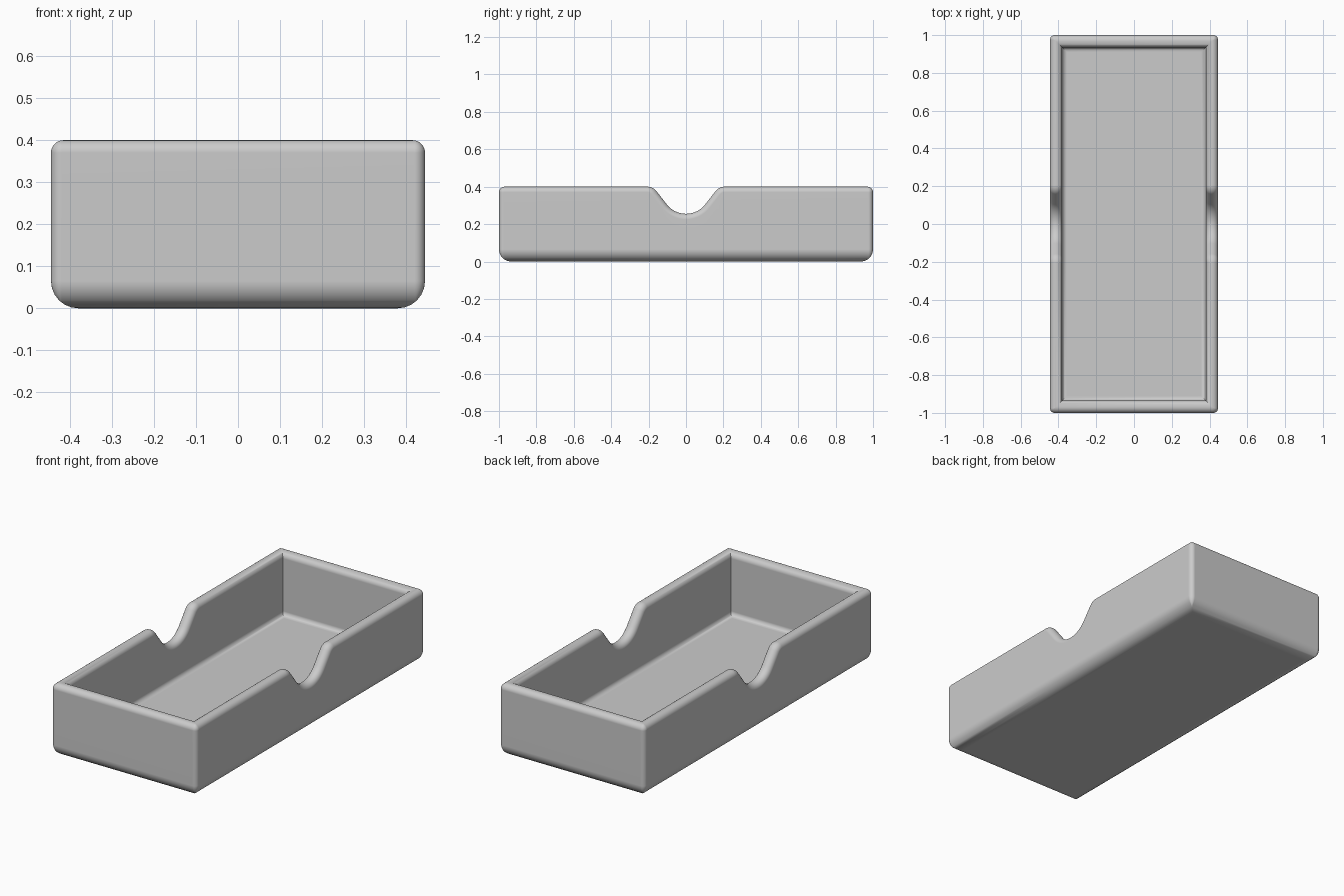
import bpy
import bmesh
from math import sin, cos, tan, pi, radians

cube = bpy.data.objects.get("Cube")
if cube:
    bpy.data.objects.remove(cube, do_unlink=True)

# Main sizes
HALF_X, HALF_Y, HEIGHT = 0.445, 1.0, 0.40
WALL, FLOOR = 0.065, 0.055
RIM_R, BASE_R, INNER_R, CORNER_R = 0.03, 0.065, 0.025, 0.025
STEPS = 6


def quarter(start, end):
    return [start + (end - start) * i / STEPS for i in range(STEPS + 1)]


# Wall section: (inset from the outer face, height or depth, follows the rim?)
section = [(BASE_R * (1 - sin(a)), BASE_R * (1 - cos(a)), False) for a in quarter(0, pi / 2)]
section += [(RIM_R * (1 - cos(a)), RIM_R * (1 - sin(a)), True) for a in quarter(0, pi / 2)]
section += [(WALL - RIM_R * (1 - cos(a)), RIM_R * (1 - sin(a)), True) for a in quarter(pi / 2, 0)]
section += [(WALL + INNER_R * (1 - cos(a)), FLOOR + INNER_R * (1 - sin(a)), False)
            for a in quarter(0, pi / 2)]


def notch_path():
    """Finger notch along a long side: (y, z, normal y, normal z)."""
    bottom, big, small, slope = 0.255, 0.13, 0.06, radians(52)
    rise = HEIGHT - bottom - (big + small) * (1 - cos(slope))
    shoulder_y = (big + small) * sin(slope) + rise / tan(slope)
    half = []
    for i in range(11):
        a = slope * i / 10
        half.append((big * sin(a), bottom + big * (1 - cos(a)), -sin(a), cos(a)))
    for i in range(9):
        a = slope * (1 - i / 8)
        half.append((shoulder_y - small * sin(a), HEIGHT - small * (1 - cos(a)), -sin(a), cos(a)))
    return [(-y, z, -ny, nz) for y, z, ny, nz in reversed(half[1:])] + half


def side_station(sx, y, z, ny, nz):
    return [(sx * (HALF_X - t), y - ny * h, z - nz * h) if rim else (sx * (HALF_X - t), y, h)
            for t, h, rim in section]


def corner_station(sx, sy, a):
    points = []
    for t, h, rim in section:
        r = max(CORNER_R - t, 0)
        inset = t + r
        points.append((sx * (HALF_X - inset) + r * cos(a), sy * (HALF_Y - inset) + r * sin(a),
                       HEIGHT - h if rim else h))
    return points


# Stations run counter-clockwise around the tray
path = notch_path()
stations = [side_station(1, *p) for p in path]
for i, (sx, sy) in enumerate([(1, 1), (-1, 1), (-1, -1), (1, -1)]):
    stations += [corner_station(sx, sy, a) for a in quarter(i * pi / 2, (i + 1) * pi / 2)]
    if i == 1:
        stations += [side_station(-1, *p) for p in reversed(path)]

# Loft the walls, then close the underside and the inner floor
bm = bmesh.new()
rings = [[bm.verts.new(p) for p in s] for s in stations]
for a, b in zip(rings, rings[1:] + rings[:1]):
    for j in range(len(section) - 1):
        bm.faces.new((a[j], b[j], b[j + 1], a[j + 1]))
bm.faces.new([r[0] for r in reversed(rings)])
bm.faces.new([r[-1] for r in rings])
bmesh.ops.remove_doubles(bm, verts=bm.verts, dist=0.0001)
bmesh.ops.recalc_face_normals(bm, faces=bm.faces)

mesh = bpy.data.meshes.new("tray")
bm.to_mesh(mesh)
bm.free()
tray = bpy.data.objects.new("tray", mesh)
bpy.context.collection.objects.link(tray)

# Plain grey plastic
grey = bpy.data.materials.new("light_grey")
grey.use_nodes = True
colour = (0.6, 0.6, 0.6, 1)
grey.diffuse_color = colour
grey.node_tree.nodes["Principled BSDF"].inputs["Base Color"].default_value = colour
mesh.materials.append(grey)

# Smooth roundings with flat walls
bpy.ops.object.select_all(action="DESELECT")
tray.select_set(True)
bpy.context.view_layer.objects.active = tray
bpy.ops.object.shade_smooth_by_angle(angle=radians(35))
normals = tray.modifiers.new("flat_walls", "WEIGHTED_NORMAL")
normals.keep_sharp = True
